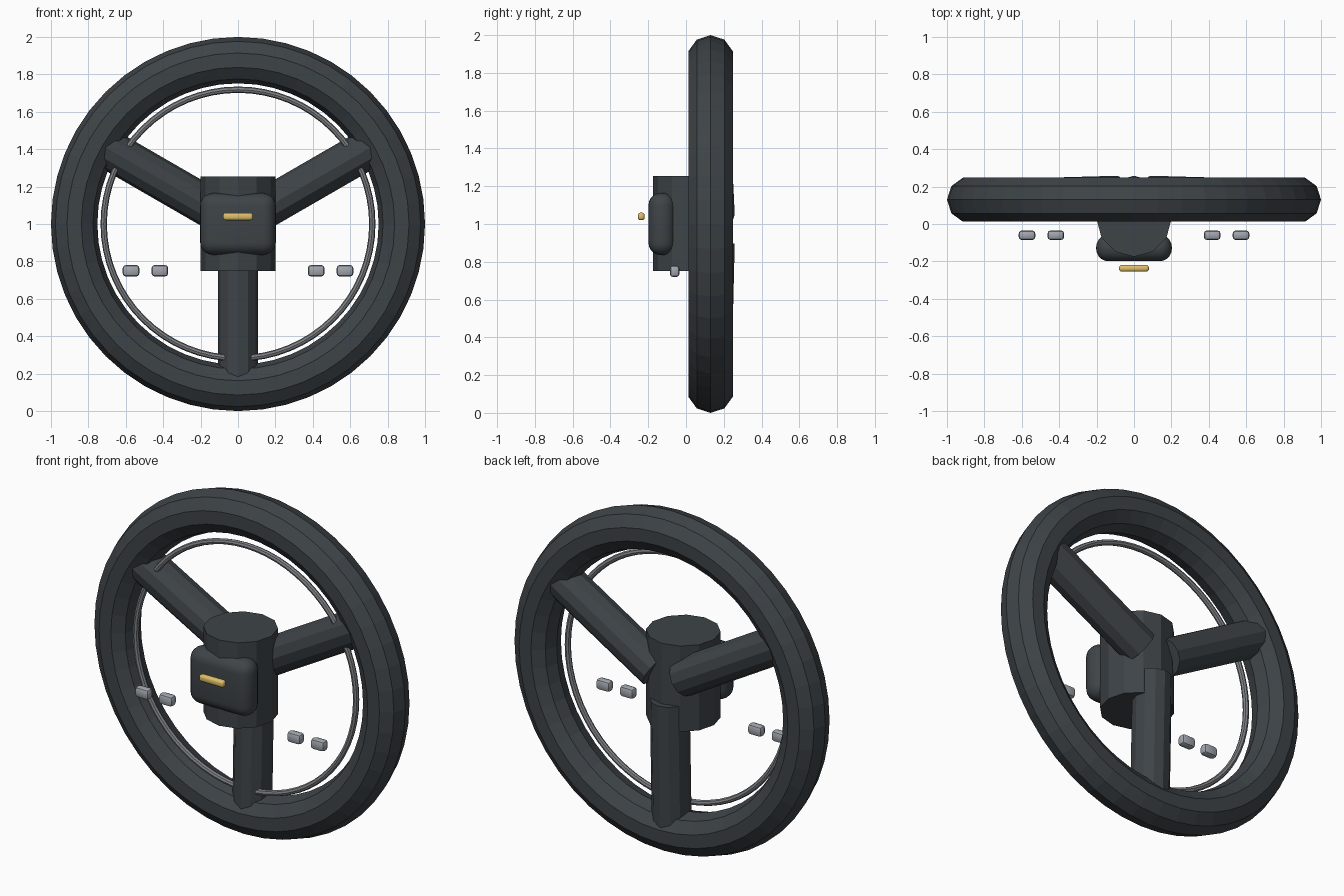
import bpy, bmesh
from math import cos, sin, pi, radians
from mathutils import Vector

cube = bpy.data.objects.get("Cube")
if cube:
    bpy.data.objects.remove(cube, do_unlink=True)


def material(name, rgb):
    m = bpy.data.materials.new(name)
    m.use_nodes = True
    m.diffuse_color = (*rgb, 1)
    m.node_tree.nodes["Principled BSDF"].inputs["Base Color"].default_value = (*rgb, 1)
    return m


CHARCOAL = material("charcoal", (0.048, 0.057, 0.064))
STEEL = material("steel_grey", (0.21, 0.22, 0.235))
SILVER = material("button_silver", (0.36, 0.385, 0.425))
GOLD = material("gold", (0.73, 0.52, 0.14))


def finish(name, bm, mat, smooth=None):
    bmesh.ops.recalc_face_normals(bm, faces=bm.faces)
    mesh = bpy.data.meshes.new(name)
    bm.to_mesh(mesh)
    bm.free()
    mesh.materials.append(mat)
    ob = bpy.data.objects.new(name, mesh)
    bpy.context.collection.objects.link(ob)
    if smooth:
        bpy.ops.object.select_all(action='DESELECT')
        ob.select_set(True)
        bpy.context.view_layer.objects.active = ob
        bpy.ops.object.shade_smooth_by_angle(angle=radians(smooth))


def ring(name, mat, major, minor, y, segs, sides):
    """Torus standing upright around the wheel centre."""
    bm = bmesh.new()
    rows = []
    for i in range(segs):
        a = 2 * pi * i / segs
        row = []
        for j in range(sides):
            b = 2 * pi * j / sides
            r = major + minor * cos(b)
            row.append(bm.verts.new((r * cos(a), y + minor * sin(b), 1 + r * sin(a))))
        rows.append(row)
    for i in range(segs):
        p, q = rows[i], rows[(i + 1) % segs]
        for j in range(sides):
            k = (j + 1) % sides
            bm.faces.new((p[j], p[k], q[k], q[j]))
    finish(name, bm, mat)


def prism(name, mat, start, end, radius, sides=12):
    """Capped prism between two points, one corner lying in the wheel plane."""
    start, end = Vector(start), Vector(end)
    axis = (end - start).normalized()
    u = axis.cross(Vector((0, 1, 0))).normalized()
    v = axis.cross(u)
    bm = bmesh.new()
    angles = [2 * pi * i / sides for i in range(sides)]
    low, high = ([bm.verts.new(c + radius * (u * cos(a) + v * sin(a))) for a in angles]
                 for c in (start, end))
    bm.faces.new(low)
    bm.faces.new(high)
    for i in range(sides):
        k = (i + 1) % sides
        bm.faces.new((low[i], low[k], high[k], high[i]))
    finish(name, bm, mat)


def rounded_box(name, mat, centre, size, bevel, segments, smooth=None):
    bm = bmesh.new()
    bmesh.ops.create_cube(bm, size=1)
    bmesh.ops.scale(bm, vec=size, verts=bm.verts)
    bmesh.ops.bevel(bm, geom=bm.edges[:], offset=bevel, segments=segments,
                    profile=0.5, affect='EDGES')
    bmesh.ops.translate(bm, vec=centre, verts=bm.verts)
    finish(name, bm, mat, smooth)


# Rim and the thin trim ring just inside it
ring("rim", CHARCOAL, 0.876, 0.124, 0.13, 48, 10)
ring("trim_ring", STEEL, 0.718, 0.017, 0.075, 64, 8)

# Hub and three spokes running out into the rim
prism("hub", CHARCOAL, (0, 0.025, 0.75), (0, 0.025, 1.255), 0.2)
for label, degrees in (("left", 30), ("right", 150), ("lower", 270)):
    a = radians(degrees)
    inner = (0.1 * cos(a), 0.151, 1 + 0.1 * sin(a))
    outer = (0.84 * cos(a), 0.133, 1 + 0.84 * sin(a))
    prism(label + "_spoke", CHARCOAL, inner, outer, 0.107)

# Centre pad and its gold badge bar
rounded_box("centre_pad", CHARCOAL, (0, -0.128, 1.0), (0.405, 0.142, 0.33), 0.067, 5, 40)
rounded_box("badge_bar", GOLD, (0, -0.237, 1.04), (0.16, 0.036, 0.04), 0.014, 3, 40)

# Pairs of small buttons on both sides
for side, s in (("left", 1), ("right", -1)):
    for place, x in (("inner", 0.418), ("outer", 0.572)):
        rounded_box(f"{side}_{place}_button", SILVER, (s * x, -0.06, 0.75),
                    (0.09, 0.052, 0.062), 0.018, 2, 40)
